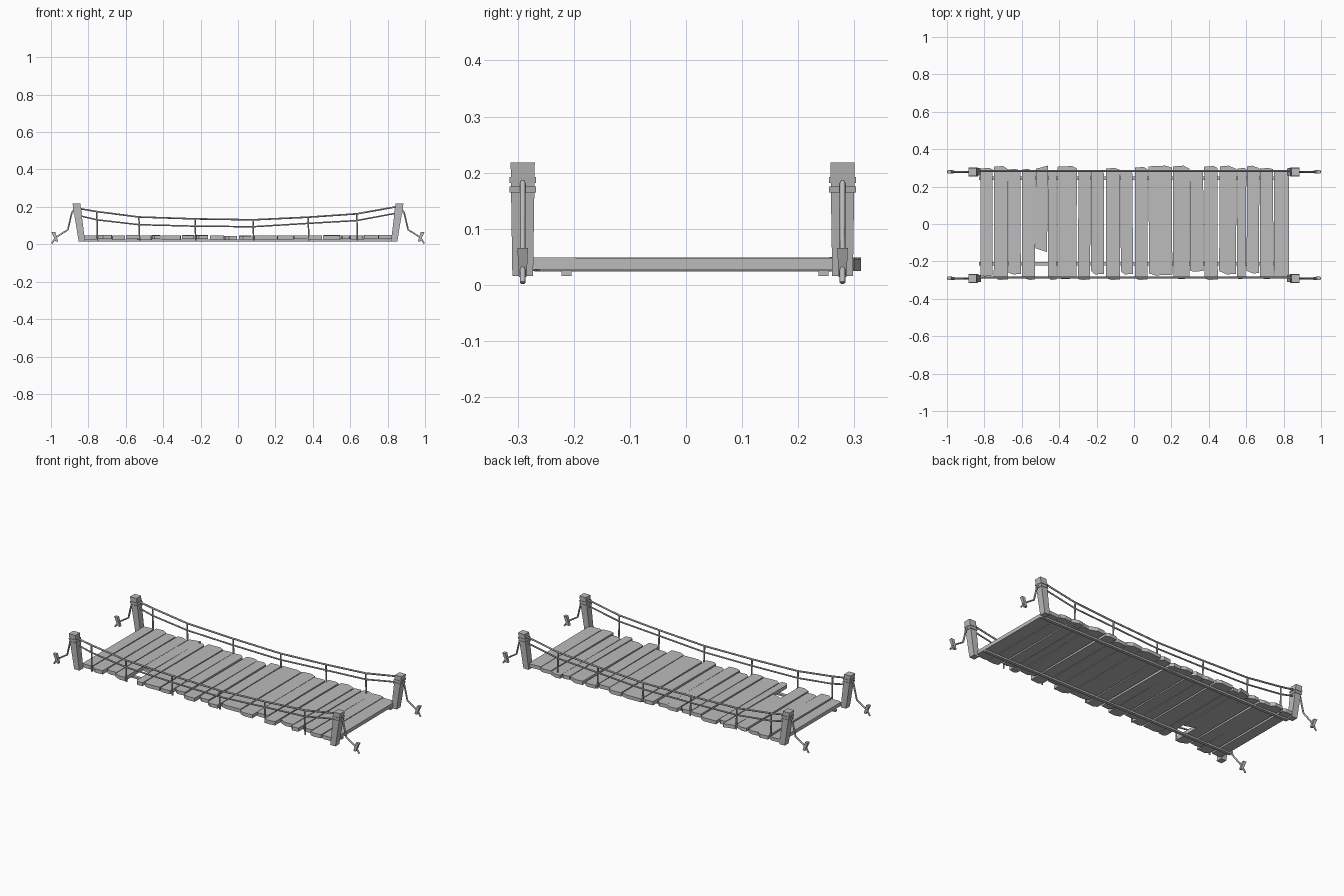
import bpy, bmesh, random
from mathutils import Vector, Matrix

random.seed(4)
cube = bpy.data.objects.get("Cube")
if cube:
    bpy.data.objects.remove(cube, do_unlink=True)

grey = bpy.data.materials.new("weathered grey")
grey.use_nodes = True
grey.diffuse_color = (0.5, 0.5, 0.5, 1)
grey.node_tree.nodes["Principled BSDF"].inputs["Base Color"].default_value = (0.5, 0.5, 0.5, 1)


def add_mesh(name, bm):
    bmesh.ops.recalc_face_normals(bm, faces=bm.faces[:])
    mesh = bpy.data.meshes.new(name)
    bm.to_mesh(mesh)
    bm.free()
    mesh.materials.append(grey)
    obj = bpy.data.objects.new(name, mesh)
    bpy.context.collection.objects.link(obj)
    return obj


def beam(name, start, end, size_a, size_b):
    """Four sided tapered block; each size is (width along x, width along y)."""
    bm = bmesh.new()
    bmesh.ops.create_cube(bm, size=1)
    for v in bm.verts:
        base, size = (end, size_b) if v.co.z > 0 else (start, size_a)
        v.co = Vector(base) + Vector((v.co.x * size[0], v.co.y * size[1], 0))
    return add_mesh(name, bm)


def rope(name, points, radius):
    curve = bpy.data.curves.new(name, "CURVE")
    curve.dimensions = "3D"
    curve.bevel_depth = radius
    curve.bevel_resolution = 1
    curve.use_fill_caps = True
    line = curve.splines.new("POLY")
    line.points.add(len(points) - 1)
    for p, co in zip(line.points, points):
        p.co = (*co, 1)
    temp = bpy.data.objects.new(name + "_path", curve)
    bpy.context.collection.objects.link(temp)
    bpy.context.view_layer.update()
    graph = bpy.context.evaluated_depsgraph_get()
    mesh = bpy.data.meshes.new_from_object(temp.evaluated_get(graph))
    bpy.data.objects.remove(temp, do_unlink=True)
    mesh.materials.clear()
    mesh.materials.append(grey)
    obj = bpy.data.objects.new(name, mesh)
    bpy.context.collection.objects.link(obj)


def plank(name, x0, x1, y0, y1):
    """Board with one chipped corner at each end and a slight twist."""
    chip = (x1 - x0) * random.uniform(0.2, 0.6)
    cut = random.uniform(0.005, 0.02)
    skew = random.uniform(-0.004, 0.004)
    outline = [(x0, y0 + cut), (x0 + chip, y0), (x1, y0 + 0.004),
               (x1 + skew, y1 - cut), (x1 + skew - chip, y1), (x0 + skew, y1 - 0.004)]
    bm = bmesh.new()
    low = random.uniform(0.024, 0.028)
    face = bm.faces.new([bm.verts.new((x, y, low)) for x, y in outline])
    top = bmesh.ops.extrude_face_region(bm, geom=[face])["geom"]
    tilt = random.uniform(-0.004, 0.004)
    for v in top:
        if isinstance(v, bmesh.types.BMVert):
            v.co.z += 0.021 + tilt * v.co.y
    add_mesh(name, bm)


# Deck boards, with uneven widths and ends
boards = [
    (-.82, -.757, -.28, .30), (-.75, -.675, -.30, .31), (-.67, -.605, -.27, .295),
    (-.60, -.53, -.30, .295), (-.46, -.415, -.30, .29), (-.41, -.307, -.295, .31),
    (-.30, -.235, -.30, .29), (-.23, -.16, -.27, .29), (-.15, -.075, -.30, .30),
    (-.07, -.005, -.27, .29), (.005, .073, -.30, .305), (.08, .205, -.275, .312),
    (.21, .297, -.295, .312), (.30, .372, -.255, .29), (.378, .448, -.30, .31),
    (.455, .545, -.27, .312), (.55, .597, -.295, .30), (.602, .668, -.265, .312),
    (.675, .745, -.295, .30), (.75, .83, -.29, .288)]
for i, board in enumerate(boards):
    plank(f"deck_plank_{i}", *board)

# Board that has snapped off short of the front edge
bm = bmesh.new()
face = bm.faces.new([bm.verts.new((x, y, 0.026)) for x, y in
                     ((-.527, -.13), (-.465, -.15), (-.46, .312), (-.525, .295), (-.525, .2), (-.54, .18))])
for v in bmesh.ops.extrude_face_region(bm, geom=[face])["geom"]:
    if isinstance(v, bmesh.types.BMVert):
        v.co.z += 0.021
add_mesh("broken_plank", bm)

# Bearers under the deck
for side, y in (("back", .245), ("front", -.213)):
    bm = bmesh.new()
    bmesh.ops.create_cube(bm, size=1, matrix=Matrix.LocRotScale(
        Vector((0, y, .021)), None, Vector((1.66, .018, .01))))
    add_mesh(f"{side}_bearer", bm)

upper = [(-.86, .193), (-.755, .175), (-.53, .146), (-.23, .136), (.08, .131),
         (.375, .145), (.635, .163), (.86, .203)]
lower = [(-.86, .156), (-.755, .131), (-.53, .105), (-.23, .097), (.08, .094),
         (.375, .112), (.635, .127), (.86, .169)]

for side, y in (("front", -.291), ("back", .279)):
    rope_y = y + 0.004
    # Hand ropes and their hangers
    rope(f"{side}_upper_rope", [(x, rope_y, z) for x, z in upper], .005)
    rope(f"{side}_lower_rope", [(x, rope_y, z) for x, z in lower], .0045)
    for i, (x, z) in enumerate(upper[1:-1]):
        rope(f"{side}_hanger_{i}", [(x, rope_y, z), (x + .004, rope_y, .02)], .0045)

    for end, s in (("left", 1), ("right", -1)):
        tag = f"{side}_{end}"
        # Leaning post with rope lashings
        foot, head = Vector((s * .835, y, .016)), Vector((s * .864, y, .218))
        beam(f"{tag}_post", foot, head, (.034, .037), (.042, .043))
        for i, z in enumerate((.17, .187)):
            mid = foot.lerp(head, (z - foot.z) / (head.z - foot.z))
            rise = Vector((.001 * s, 0, .005))
            beam(f"{tag}_lashing_{i}", mid - rise, mid + rise, (.046, .048), (.046, .048))
        # Guy rope tied to a ground peg
        rope(f"{tag}_guy_rope",
             [(s * x, y, z) for x, z in ((.865, .205), (.888, .17), (.91, .078), (.975, .036), (.996, .004))], .005)
        beam(f"{tag}_peg", (s * .968, y, .014), (s * .987, y, .066), (.015, .014), (.019, .019))
